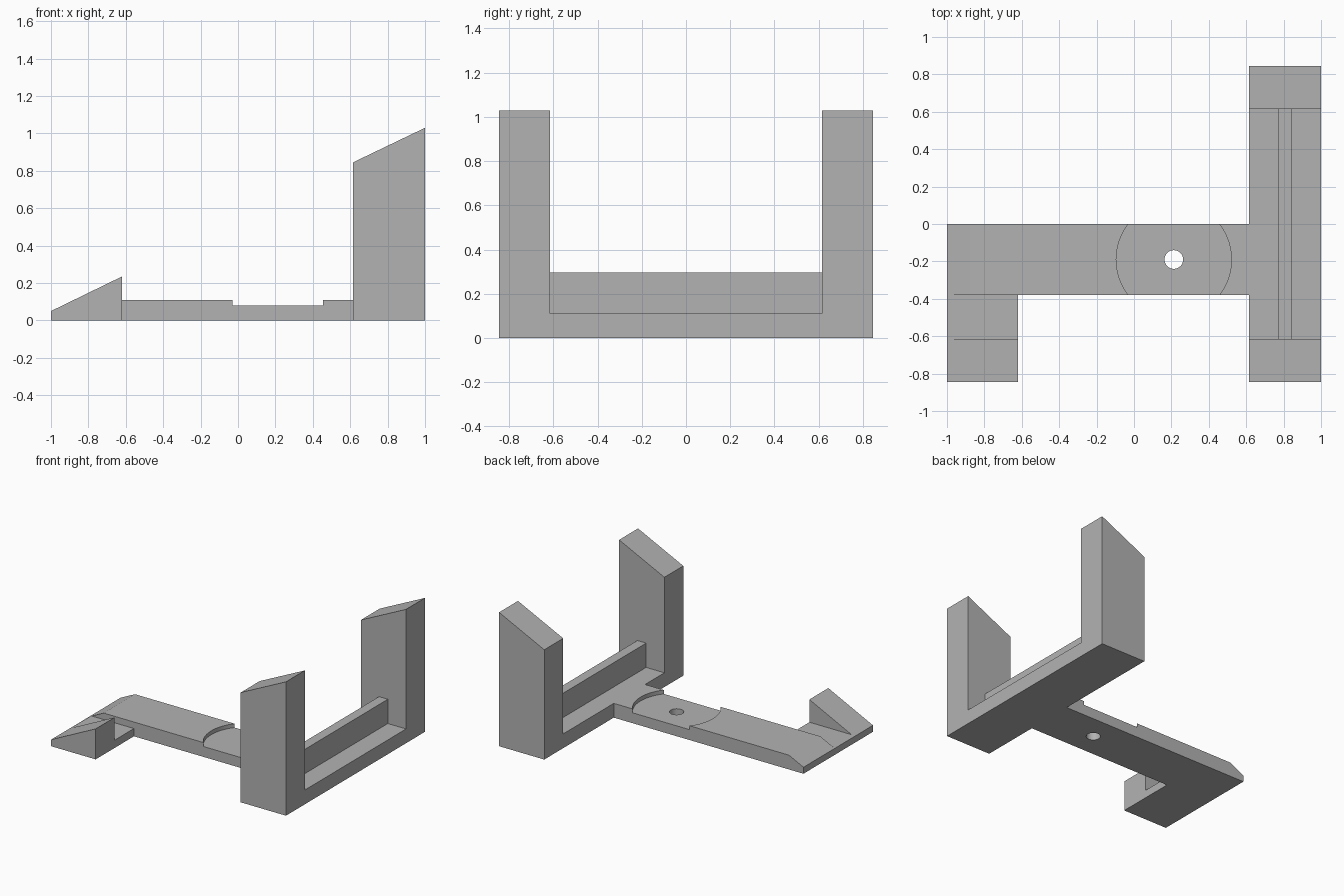
import bpy
import bmesh

cube = bpy.data.objects.get("Cube")
if cube:
    bpy.data.objects.remove(cube, do_unlink=True)

grey = bpy.data.materials.new("plain grey")
grey.use_nodes = True
colour = (0.45, 0.45, 0.45, 1)
grey.diffuse_color = colour
grey.node_tree.nodes["Principled BSDF"].inputs["Base Color"].default_value = colour


def sweep(name, profile, y0, y1):
    """Solid made by sweeping an x-z profile from y0 to y1."""
    bm = bmesh.new()
    face = bm.faces.new([bm.verts.new((x, y0, z)) for x, z in profile])
    grown = bmesh.ops.extrude_face_region(bm, geom=[face])["geom"]
    verts = [v for v in grown if isinstance(v, bmesh.types.BMVert)]
    bmesh.ops.translate(bm, verts=verts, vec=(0, y1 - y0, 0))
    bmesh.ops.recalc_face_normals(bm, faces=bm.faces)
    mesh = bpy.data.meshes.new(name)
    bm.to_mesh(mesh)
    bm.free()
    mesh.materials.append(grey)
    obj = bpy.data.objects.new(name, mesh)
    bpy.context.collection.objects.link(obj)
    return obj


def cylinder(name, radius, z0, z1, sides):
    bpy.ops.mesh.primitive_cylinder_add(
        vertices=sides, radius=radius, depth=z1 - z0,
        location=(CENTRE_X, BAR_FRONT / 2, (z0 + z1) / 2))
    obj = bpy.context.object
    obj.name = name
    obj.hide_render = True
    obj.data.materials.append(grey)
    return obj


def combine(target, other, operation):
    """Apply a boolean and discard the operand."""
    mod = target.modifiers.new(operation.lower(), "BOOLEAN")
    mod.operation = operation
    mod.solver = "EXACT"
    mod.object = other
    bpy.context.view_layer.objects.active = target
    bpy.ops.object.modifier_apply(modifier=mod.name)
    bpy.data.objects.remove(other, do_unlink=True)


END, INNER = 0.845, 0.615       # outer and inner faces of the uprights
BAR_FRONT, THICK = -0.38, 0.11  # crossbar front face and plate thickness
CENTRE_X = 0.213                # centre of the round recess

# Crossbar with a chamfered end
frame = sweep("stand_frame", [(-1, 0), (-1, 0.05), (-0.877, THICK),
                              (INNER, THICK), (INNER, 0)], BAR_FRONT, 0)

# Round recess and screw hole
combine(frame, cylinder("recess_cutter", 0.308, 0.08, 0.3, 96), "DIFFERENCE")
combine(frame, cylinder("hole_cutter", 0.05, -0.2, 0.3, 32), "DIFFERENCE")

# Base rail with a raised rib
combine(frame, sweep("base_rail", [
    (INNER, 0), (INNER, THICK), (0.77, THICK), (0.77, 0.297), (0.845, 0.297),
    (0.845, THICK), (1, THICK), (1, 0)], -INNER, INNER), "UNION")

# Slant-topped uprights at both ends of the rail
for side in (-1, 1):
    lo, hi = sorted((side * INNER, side * END))
    combine(frame, sweep("upright", [(INNER, 0), (INNER, 0.845), (1, 1.03), (1, 0)],
                         lo, hi), "UNION")

# Thin floor and wedge of the small foot
combine(frame, sweep("foot_floor", [(-1, 0), (-1, 0.05), (-0.98, 0.06),
                                    (-0.62, 0.06), (-0.62, 0)],
                     -INNER, BAR_FRONT), "UNION")
combine(frame, sweep("foot_wedge", [(-1, 0), (-1, 0.05), (-0.62, 0.235), (-0.62, 0)],
                     -END, -INNER), "UNION")

# Flat faces, with only the round walls smoothed
bpy.ops.object.select_all(action="DESELECT")
frame.select_set(True)
bpy.context.view_layer.objects.active = frame
bpy.ops.object.shade_smooth_by_angle(angle=0.35)
